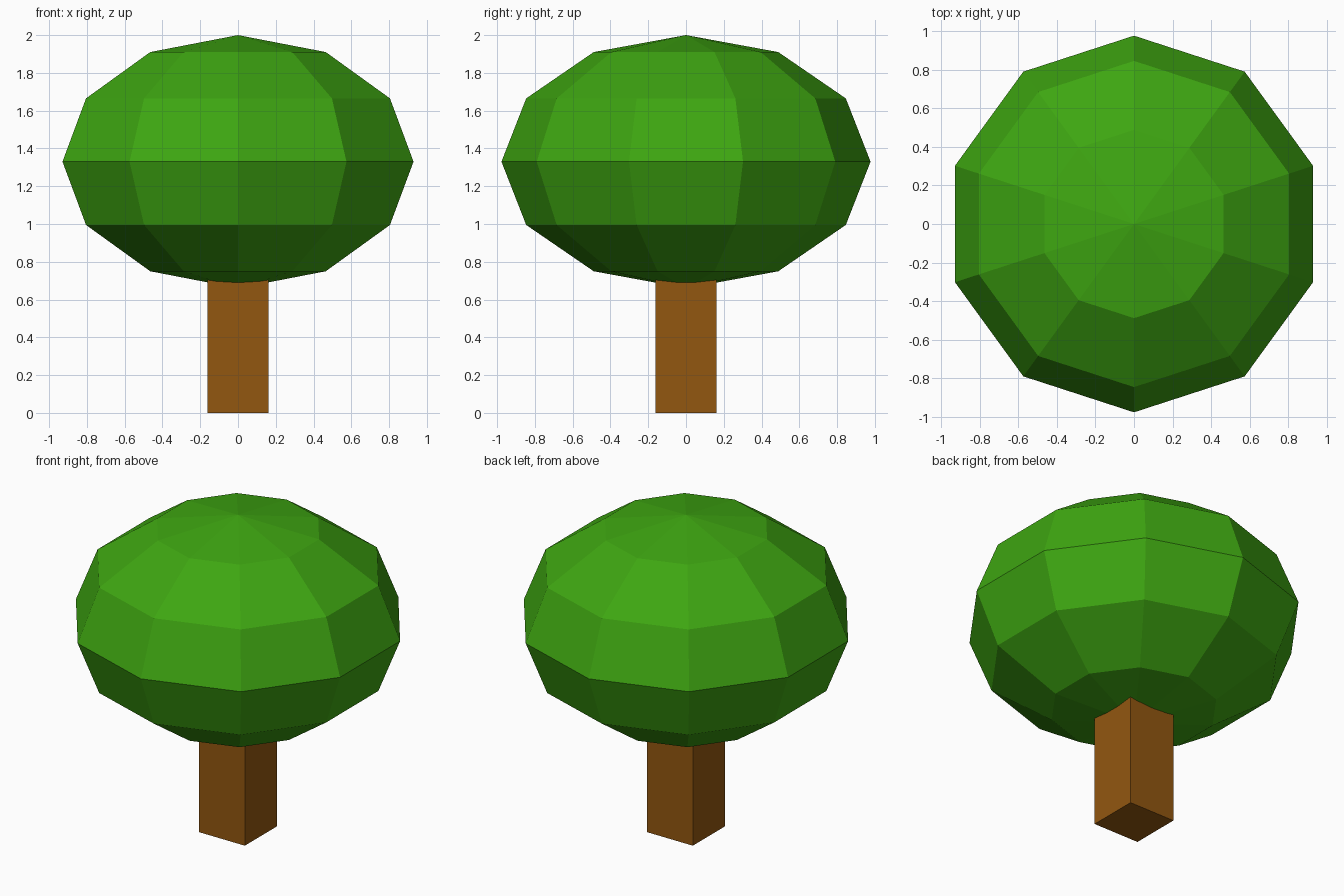
import bpy
import math

if "Cube" in bpy.data.objects:
    bpy.data.objects.remove(bpy.data.objects["Cube"])


def material(name, srgb):
    m = bpy.data.materials.new(name)
    lin = [((c / 255 + 0.055) / 1.055) ** 2.4 if c > 10 else c / 255 / 12.92 for c in srgb]
    m.diffuse_color = (*lin, 1)
    m.use_nodes = True
    m.node_tree.nodes["Principled BSDF"].inputs["Base Color"].default_value = m.diffuse_color
    return m


leaf_green = material("leaf green", (62, 166, 17))
bark_brown = material("bark brown", (146, 87, 16))

# Canopy: flattened low-poly sphere with a vertex on the y axis
bpy.ops.mesh.primitive_uv_sphere_add(segments=10, ring_count=6, radius=1,
                                     location=(0, 0, 1.33),
                                     rotation=(0, 0, math.radians(18)))
canopy = bpy.context.object
canopy.name = "canopy"
canopy.scale = (0.977, 0.977, 0.67)
# Turn the sphere so that one of its vertices lies exactly on +y
first = max(canopy.data.vertices, key=lambda v: math.hypot(v.co.x, v.co.y)).co
canopy.rotation_euler.z = math.pi / 2 - math.atan2(first.y, first.x)
canopy.data.materials.append(leaf_green)

# Trunk: square post running into the canopy
TOP = 0.8
bpy.ops.mesh.primitive_cube_add(size=1, location=(0, 0, TOP / 2))
trunk = bpy.context.object
trunk.name = "trunk"
trunk.scale = (0.322, 0.322, TOP)
trunk.data.materials.append(bark_brown)
